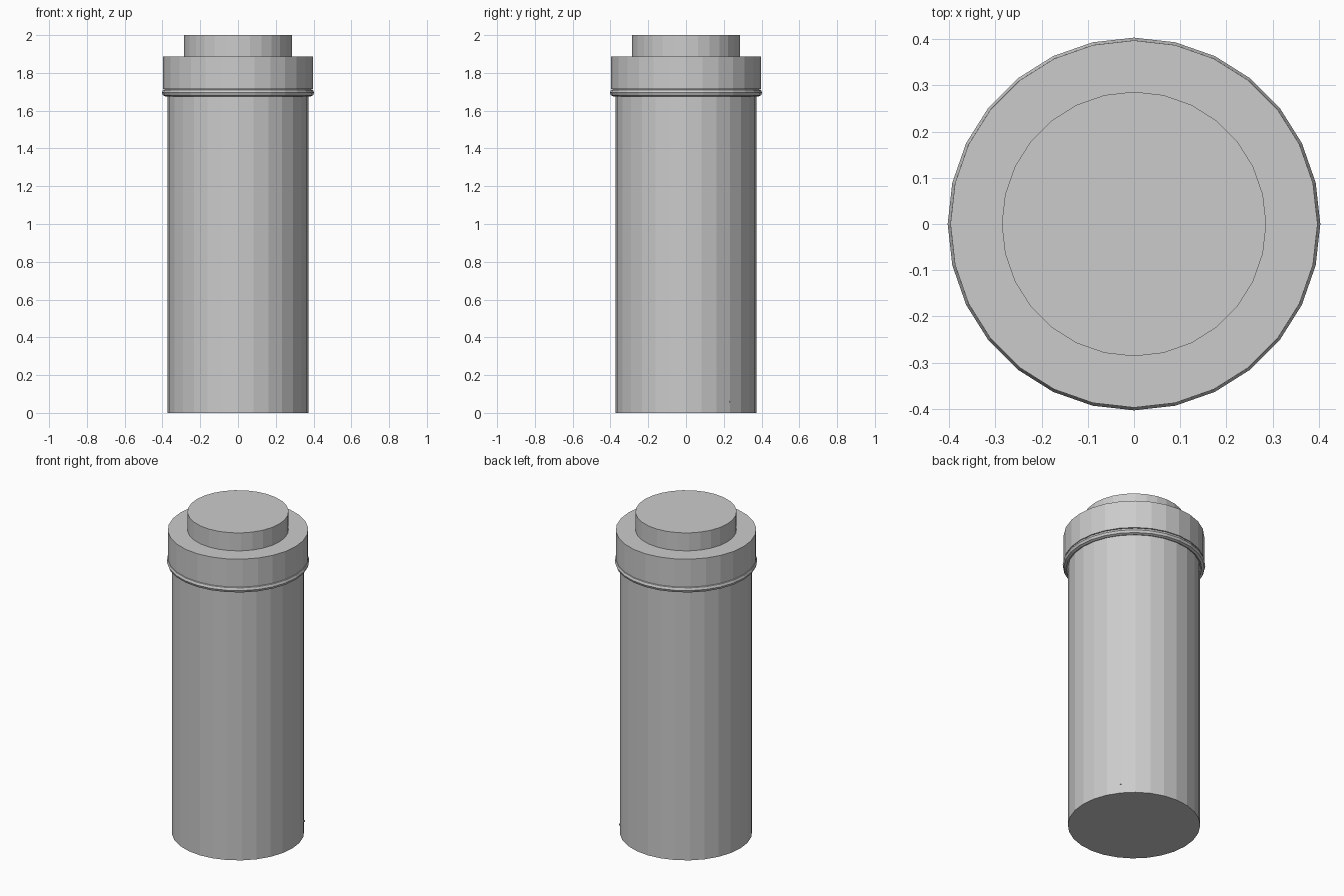
import bpy
import math

SIDES = 28

if "Cube" in bpy.data.objects:
    bpy.data.objects.remove(bpy.data.objects["Cube"])

grey = bpy.data.materials.new("plain grey")
grey.use_nodes = True
colour = (0.6, 0.6, 0.6, 1)
grey.diffuse_color = colour
grey.node_tree.nodes["Principled BSDF"].inputs["Base Color"].default_value = colour


def finish(name):
    obj = bpy.context.object
    obj.name = name
    obj.data.materials.append(grey)
    return obj


def drum(name, radius, bottom, top):
    """Flat-shaded cylinder with a corner on the x axis."""
    bpy.ops.mesh.primitive_cylinder_add(
        vertices=SIDES, radius=radius, depth=top - bottom,
        location=(0, 0, (bottom + top) / 2))
    return finish(name)


# Stacked canister: tall body, wider cap, top button
drum("body", 0.374, 0, 1.72)
drum("cap", 0.397, 1.714, 1.888)
drum("top_button", 0.286, 1.888, 2)

# Thin bead under the cap
bpy.ops.mesh.primitive_torus_add(
    major_segments=SIDES, minor_segments=8,
    major_radius=0.383, minor_radius=0.02, location=(0, 0, 1.695))
finish("seal_ring")

# Tiny stud low on the body
angle = 3 * math.tau / SIDES
bpy.ops.mesh.primitive_cube_add(
    size=0.008, rotation=(0, 0, angle),
    location=(0.374 * math.cos(angle), 0.374 * math.sin(angle), 0.06))
finish("stud")
